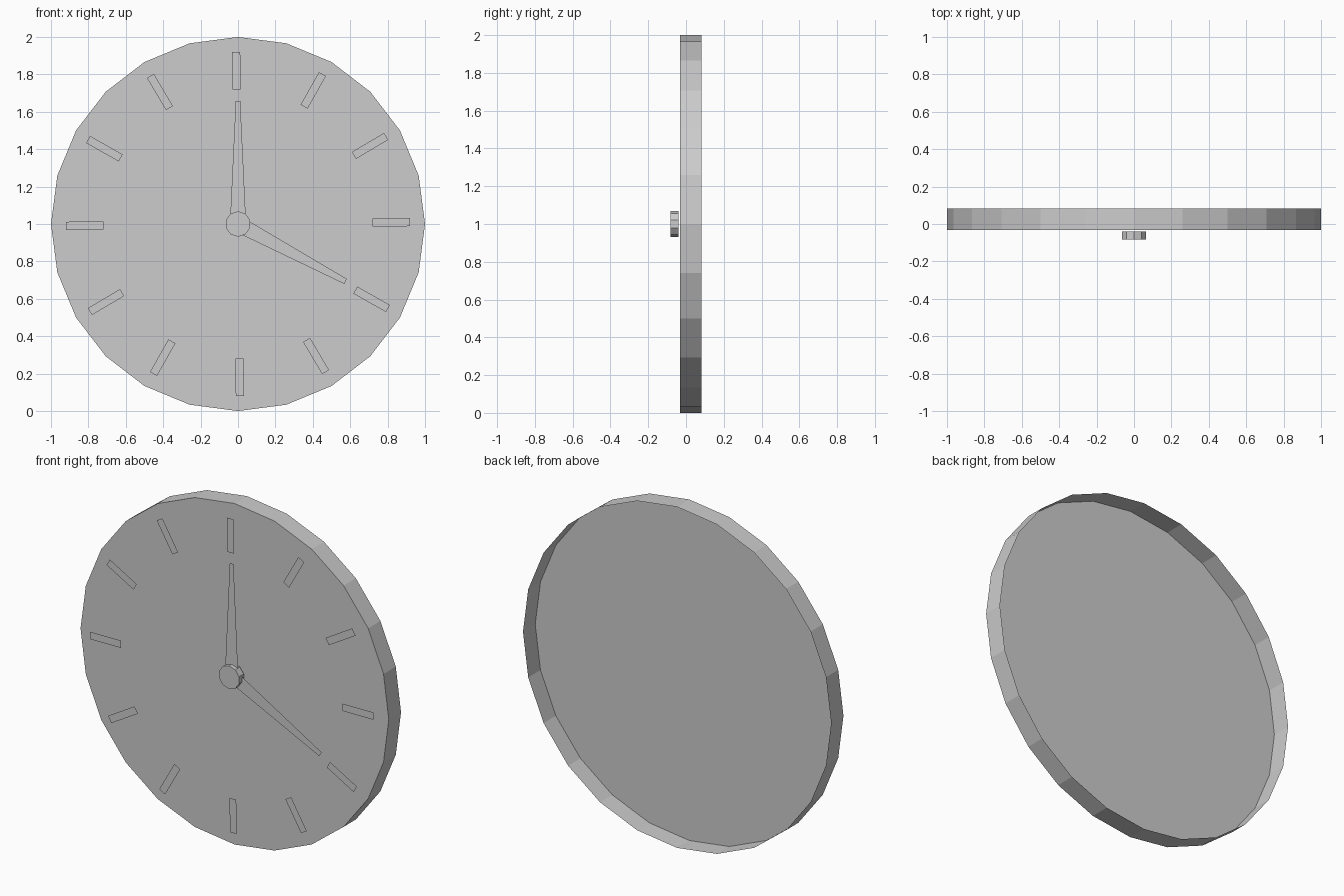
import bpy
import bmesh
from math import radians
from mathutils import Matrix, Vector

cube = bpy.data.objects.get("Cube")
if cube:
    bpy.data.objects.remove(cube, do_unlink=True)

GREY = (0.604, 0.604, 0.604, 1.0)
grey = bpy.data.materials.new("plain_grey")
grey.use_nodes = True
grey.diffuse_color = GREY
grey.node_tree.nodes["Principled BSDF"].inputs["Base Color"].default_value = GREY

CENTRE = Vector((0, 0, 1))


def shallow_cap(name, radius, front, back, sides):
    """Round cap lying along y: closed at the front, open at the back."""
    bpy.ops.mesh.primitive_cylinder_add(
        vertices=sides, radius=radius, depth=back - front,
        location=CENTRE + Vector((0, (front + back) / 2, 0)),
        rotation=(radians(90), 0, 0))
    obj = bpy.context.object
    obj.name = name
    obj.data.materials.append(grey)
    bm = bmesh.new()
    bm.from_mesh(obj.data)
    bm.normal_update()
    rear = [f for f in bm.faces if f.normal.z < -0.5]
    bmesh.ops.delete(bm, geom=rear, context='FACES_ONLY')
    bm.to_mesh(obj.data)
    bm.free()


def plate(name, y, inner, outer, inner_half, outer_half, clockwise):
    """Flat radial strip facing the front, turned clockwise from the top."""
    points = [(-inner_half, y, inner), (inner_half, y, inner),
              (outer_half, y, outer), (-outer_half, y, outer)]
    turn = Matrix.Rotation(radians(clockwise), 3, 'Y')
    mesh = bpy.data.meshes.new(name)
    mesh.from_pydata([turn @ Vector(p) + CENTRE for p in points], [], [(0, 1, 2, 3)])
    mesh.materials.append(grey)
    obj = bpy.data.objects.new(name, mesh)
    bpy.context.collection.objects.link(obj)


# Dial and centre cap
shallow_cap("clock_body", 1.0, -0.031, 0.0825, 24)
shallow_cap("centre_cap", 0.068, -0.0825, -0.039, 10)

# Hour marks, set a touch anticlockwise
for i in range(12):
    plate(f"hour_mark_{i + 1}", -0.058, 0.72, 0.92, 0.0215, 0.0215, 30 * i - 0.6)

# Tapered hands
plate("hour_hand", -0.057, 0.0, 0.652, 0.043, 0.015, 118.1)
plate("minute_hand", -0.059, 0.0, 0.658, 0.043, 0.012, 0)
